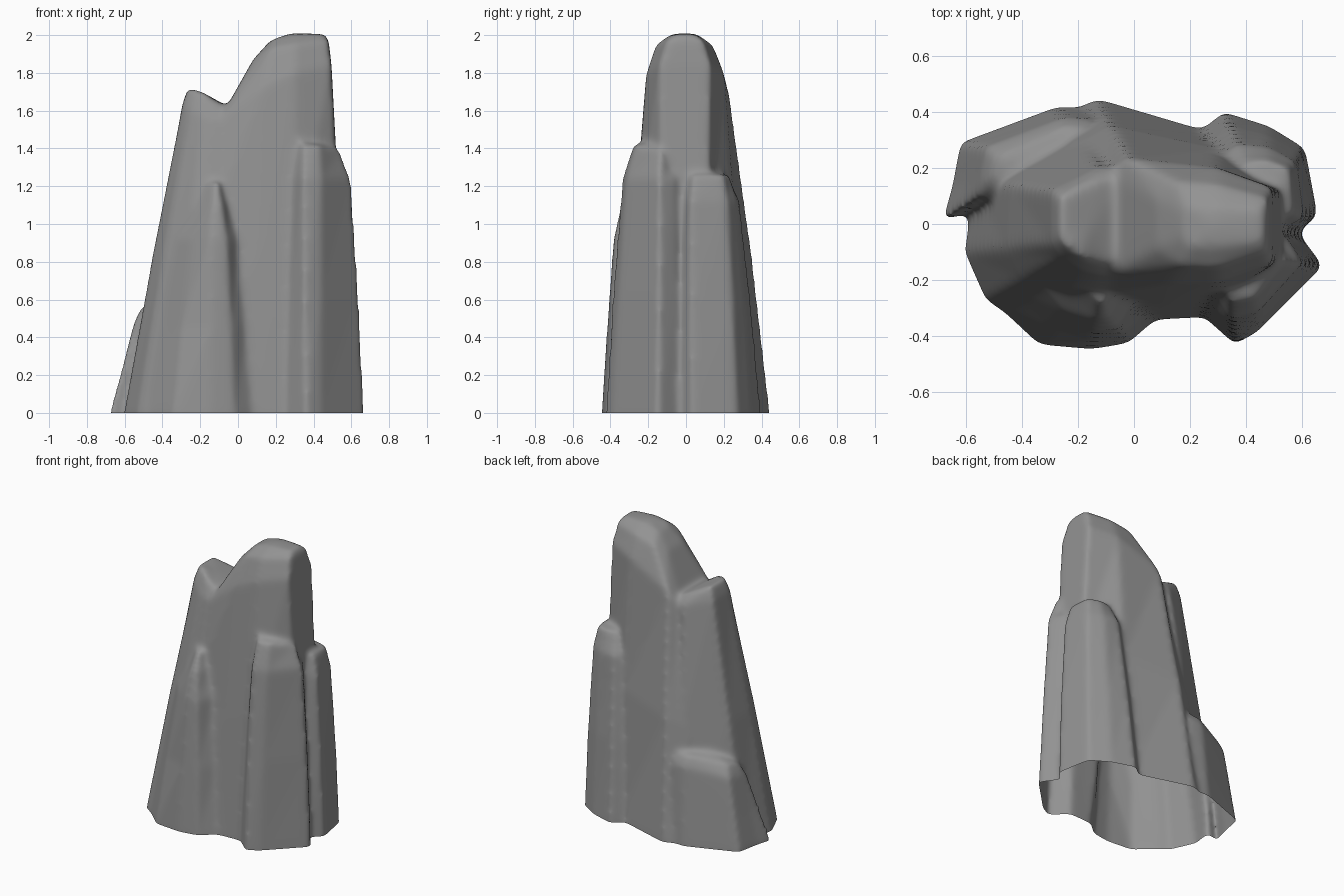
import bpy, bmesh
from mathutils import Vector

bm = bmesh.new()


def ring(pts, z=None):
    return [Vector((p[0], p[1], p[2] if z is None else z)) for p in pts]


def column(*rings, crown=0.02, bulge=1.03):
    """Loft a closed rock column through rings of equal size, skirted below ground."""
    base, second = rings[0], rings[1]
    n = len(base)
    # slightly swollen waist between the two lowest rings
    waist = [(a + b) / 2 for a, b in zip(base, second)]
    mid = sum(waist, Vector()) / n
    waist = [Vector((mid.x + (p.x - mid.x) * bulge, mid.y + (p.y - mid.y) * bulge, p.z)) for p in waist]
    skirt = [Vector((p.x, p.y, -0.15)) for p in base]
    rings = [skirt, base, waist] + list(rings[1:])
    vs = [[bm.verts.new(p) for p in r] for r in rings]
    faces = [bm.faces.new(vs[0][::-1])]
    for a, b in zip(vs, vs[1:]):
        for i in range(n):
            j = (i + 1) % n
            faces.append(bm.faces.new((a[i], a[j], b[j], b[i])))
    c = bm.verts.new(sum(rings[-1], Vector()) / n + Vector((0, 0, crown)))
    for i in range(n):
        faces.append(bm.faces.new((vs[-1][i], vs[-1][(i + 1) % n], c)))
    bmesh.ops.recalc_face_normals(bm, faces=faces)


# tall main spire
column(
    ring([(-.35, -.34), (.1, -.34), (.3, -.33), (.57, -.12), (.57, .1), (.3, .32), (-.13, .447), (-.3, .37)], 0),
    ring([(-.1, -.18, 1.55), (.13, -.215, 1.72), (.3, -.21, 1.8), (.495, -.14, 1.84),
          (.495, .13, 1.84), (.3, .2, 1.8), (-.02, .235, 1.66), (-.1, .18, 1.55)]),
    ring([(.08, -.09, 1.87), (.17, -.15, 1.93), (.3, -.16, 1.95), (.48, -.1, 1.97),
          (.48, .09, 1.97), (.3, .14, 1.95), (.15, .15, 1.92), (.08, .09, 1.87)]),
    ring([(.17, -.05, 1.97), (.2, -.08, 1.985), (.3, -.08, 2.005), (.46, -.06, 2.005),
          (.46, .05, 2.005), (.3, .06, 2.005), (.2, .06, 1.985), (.17, .05, 1.97)]))

# left peak
column(
    ring([(-.605, -.1), (-.53, -.27), (-.34, -.4), (-.15, -.42), (.03, -.3), (.03, .2), (-.25, .36), (-.57, .15)], 0),
    ring([(-.295, -.07, 1.63), (-.26, -.12, 1.61), (-.19, -.165, 1.57), (-.12, -.185, 1.55),
          (.02, -.18, 1.54), (.02, .2, 1.54), (-.12, .205, 1.58), (-.295, .12, 1.63)]),
    ring([(-.265, -.05, 1.72), (-.24, -.08, 1.72), (-.18, -.12, 1.695), (-.12, -.14, 1.65),
          (-.02, -.13, 1.6), (-.02, .16, 1.6), (-.12, .16, 1.65), (-.265, .1, 1.72)]), crown=.01)

# front buttress
column(
    ring([(-.5, -.28), (-.34, -.43), (-.15, -.447), (-.02, -.425), (.09, -.33), (-.1, -.1)], 0),
    ring([(-.36, -.18), (-.25, -.31), (-.14, -.385), (-.06, -.375), (.0, -.27), (-.1, -.1)], .92),
    ring([(-.3, -.15), (-.2, -.26), (-.13, -.345), (-.085, -.34), (-.045, -.24), (-.11, -.1)], 1.1),
    ring([(-.24, -.14), (-.17, -.23), (-.125, -.285), (-.1, -.28), (-.08, -.2), (-.12, -.1)], 1.22), bulge=1.02)

# front right column
column(
    ring([(.26, -.34), (.36, -.43), (.44, -.385), (.675, -.15), (.6, -.05), (.4, 0)], 0),
    ring([(.295, -.26), (.345, -.34), (.44, -.315), (.6, -.14), (.55, -.055), (.38, 0)], 1.24),
    ring([(.31, -.2, 1.47), (.345, -.28, 1.42), (.43, -.265, 1.42), (.545, -.13, 1.39),
          (.51, -.07, 1.3), (.38, 0, 1.47)]))

# back right column
column(
    ring([(.58, -.035), (.655, .03), (.61, .27), (.48, .35), (.32, .4), (.21, .31), (.35, 0)], 0),
    ring([(.53, -.01), (.605, .02), (.58, .22), (.48, .275), (.37, .285), (.28, .21), (.33, 0)], 1.12),
    ring([(.5, .01), (.57, .035), (.555, .2), (.47, .23), (.4, .22), (.33, .15), (.33, .02)], 1.26), crown=.01)

# low back left ledge
column(
    ring([(-.685, .01), (-.65, .13), (-.62, .29), (-.27, .42), (-.165, .41), (-.15, .2), (-.5, .07)], 0),
    ring([(-.56, .09, .44), (-.55, .15, .48), (-.53, .275, .49), (-.25, .38, .54),
          (-.155, .375, .54), (-.15, .2, .6), (-.42, .1, .5)]),
    ring([(-.51, .12, .53), (-.515, .16, .56), (-.495, .24, .57), (-.25, .345, .61),
          (-.165, .34, .61), (-.15, .2, .67), (-.4, .12, .6)]), bulge=1.0)

mesh = bpy.data.meshes.new("rock_spire")
bm.to_mesh(mesh)
bm.free()
rock = bpy.data.objects.new("rock_spire", mesh)
bpy.context.collection.objects.link(rock)

# fuse the columns into one softly worn skin
remesh = rock.modifiers.new("fuse", 'REMESH')
remesh.mode = 'VOXEL'
remesh.voxel_size = 0.014
smooth = rock.modifiers.new("wear", 'SMOOTH')
smooth.factor = 0.5
smooth.iterations = 22
fused = bpy.data.meshes.new_from_object(rock.evaluated_get(bpy.context.evaluated_depsgraph_get()))
rock.modifiers.clear()
rock.data = fused

# cut flush with the ground, leaving the base open
bm = bmesh.new()
bm.from_mesh(fused)
bmesh.ops.bisect_plane(bm, geom=bm.verts[:] + bm.edges[:] + bm.faces[:],
                       plane_co=(0, 0, 0), plane_no=(0, 0, 1), clear_inner=True)
for f in bm.faces:
    f.smooth = True
bm.to_mesh(fused)
bm.free()

# dark stone colour
stone = bpy.data.materials.new("dark_stone")
stone.diffuse_color = (0.29, 0.29, 0.29, 1)
fused.materials.clear()
fused.materials.append(stone)
